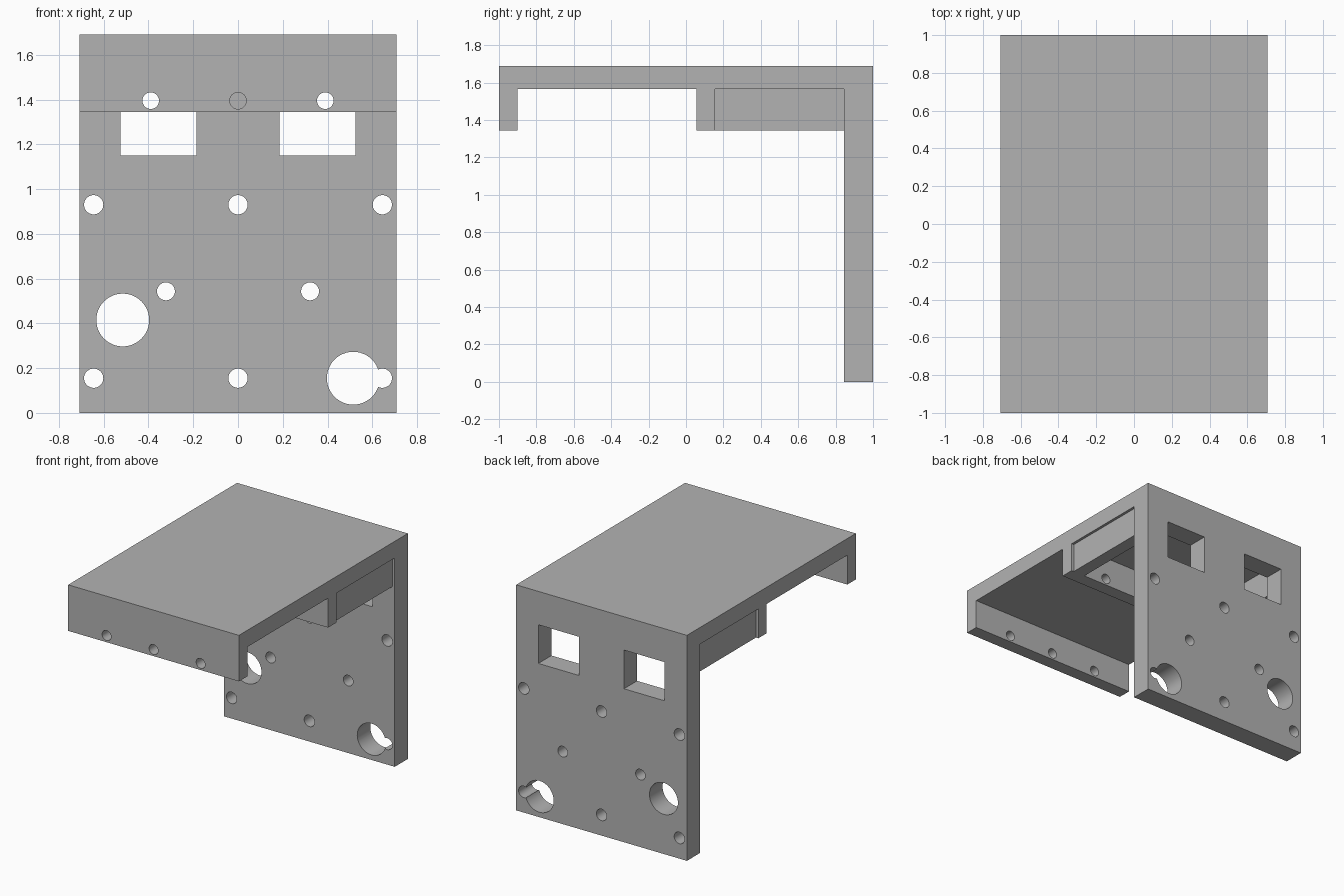
import bpy, bmesh, math
from mathutils import Matrix

old = bpy.data.objects.get("Cube")
if old:
    bpy.data.objects.remove(old, do_unlink=True)

grey = bpy.data.materials.new("mid_grey")
grey.use_nodes = True
grey.diffuse_color = (0.45, 0.45, 0.45, 1)
grey.node_tree.nodes["Principled BSDF"].inputs["Base Color"].default_value = (0.45, 0.45, 0.45, 1)

HALF = 0.708           # half width
TOP, UNDER, LOW = 1.69, 1.565, 1.345   # roof top, roof underside, lip bottom
BACK = 0.845           # inner face of the back plate


def make_object(name, bm):
    bmesh.ops.recalc_face_normals(bm, faces=bm.faces)
    mesh = bpy.data.meshes.new(name)
    bm.to_mesh(mesh)
    bm.free()
    mesh.materials.append(grey)
    ob = bpy.data.objects.new(name, mesh)
    bpy.context.collection.objects.link(ob)
    return ob


def box(name, low, high):
    bm = bmesh.new()
    size = [b - a for a, b in zip(low, high)]
    mid = [(a + b) / 2 for a, b in zip(low, high)]
    bmesh.ops.create_cube(bm, size=1, matrix=Matrix.Translation(mid) @ Matrix.Diagonal((*size, 1)))
    return make_object(name, bm)


def rod(name, x, z, radius, y0, y1):
    bm = bmesh.new()
    place = Matrix.Translation((x, (y0 + y1) / 2, z)) @ Matrix.Rotation(math.pi / 2, 4, "X")
    bmesh.ops.create_cone(bm, cap_ends=True, segments=48, radius1=radius, radius2=radius,
                          depth=y1 - y0, matrix=place)
    return make_object(name, bm)


def combine(target, tool, operation):
    mod = target.modifiers.new(operation.title(), "BOOLEAN")
    mod.operation, mod.solver, mod.object = operation, "EXACT", tool
    tool.hide_render = True
    bpy.context.view_layer.objects.active = target
    bpy.ops.object.modifier_apply(modifier=mod.name)
    bpy.data.objects.remove(tool, do_unlink=True)


# Side profile: roof with front lip, middle rib and back plate
profile = [(-1, TOP), (-1, LOW), (-0.9, LOW), (-0.9, UNDER), (0.055, UNDER), (0.055, LOW),
           (0.155, LOW), (0.155, UNDER), (BACK, UNDER), (BACK, 0), (1, 0), (1, TOP)]
bm = bmesh.new()
face = bm.faces.new([bm.verts.new((-HALF, y, z)) for y, z in profile])
ext = bmesh.ops.extrude_face_region(bm, geom=[face])
bmesh.ops.translate(bm, vec=(2 * HALF, 0, 0),
                    verts=[v for v in ext["geom"] if isinstance(v, bmesh.types.BMVert)])
bracket = make_object("bracket_body", bm)

# Side walls set slightly in from the edges, and the windows of the back plate
for s in (-1, 1):
    xs = sorted((s * 0.59, s * 0.688))
    combine(bracket, box("side_wall", (xs[0], 0.14, LOW), (xs[1], BACK + 0.02, UNDER + 0.02)), "UNION")
for s in (-1, 1):
    xs = sorted((s * 0.186, s * 0.524))
    combine(bracket, box("window_cutter", (xs[0], BACK - 0.05, 1.15), (xs[1], 1.1, 1.44)), "DIFFERENCE")

# Holes through the lip and rib
for x in (-0.39, 0, 0.39):
    combine(bracket, rod("lip_hole_cutter", x, 1.395, 0.037, -1.1, 0.25), "DIFFERENCE")

# Holes through the back plate: large ones, mounting grid, inner pair
holes = [(-0.515, 0.415, 0.118), (0.515, 0.155, 0.118)]
holes += [(x, z, 0.043) for x in (-0.645, 0, 0.645) for z in (0.155, 0.93)]
holes += [(x, 0.543, 0.04) for x in (-0.322, 0.322)]
for x, z, radius in holes:
    combine(bracket, rod("plate_hole_cutter", x, z, radius, BACK - 0.1, 1.1), "DIFFERENCE")

# Smooth hole walls, sharp edges
bpy.ops.object.select_all(action="DESELECT")
bracket.select_set(True)
bpy.context.view_layer.objects.active = bracket
bpy.ops.object.shade_smooth_by_angle(angle=math.radians(30))
